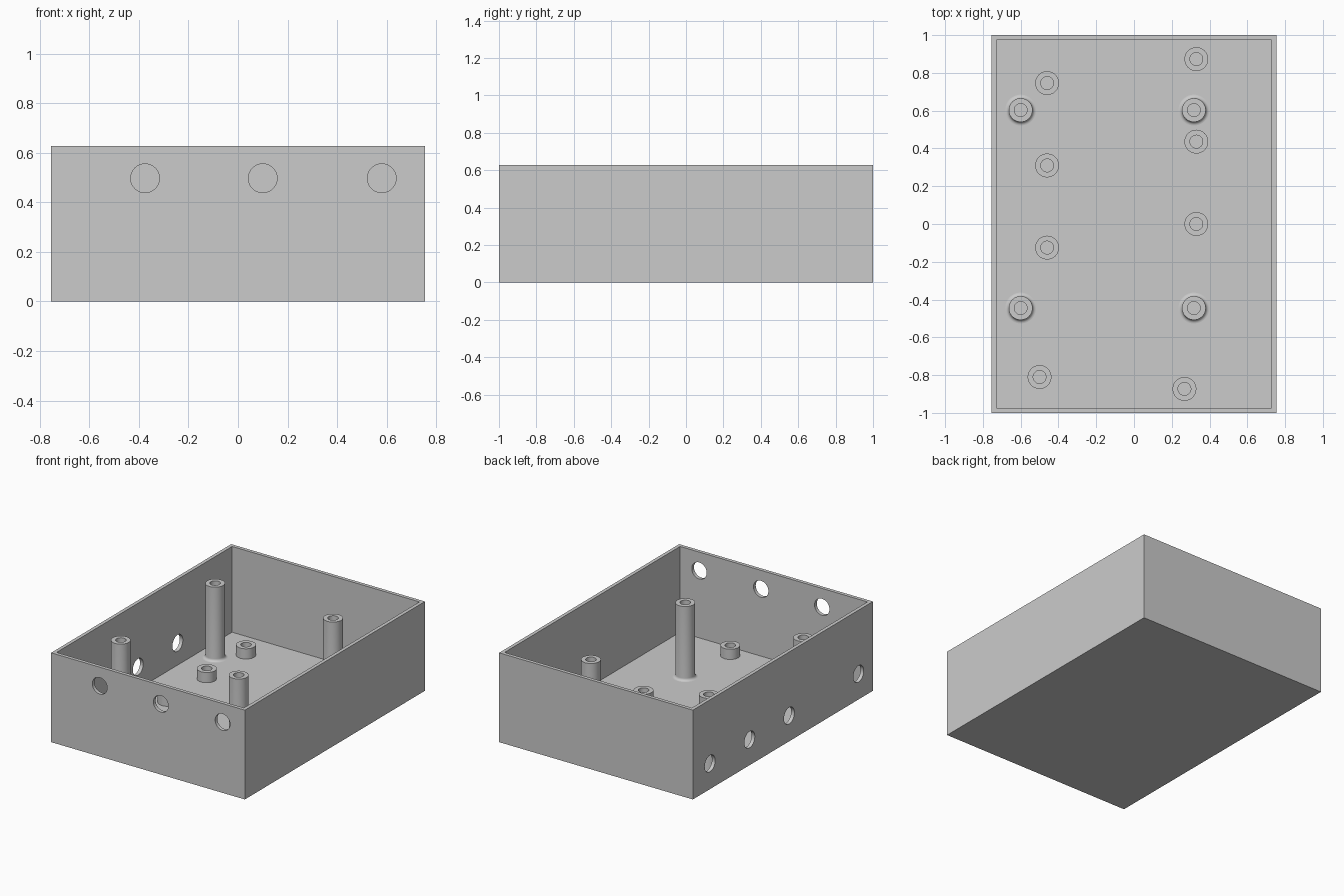
import bpy
import bmesh
from math import pi, sin, cos, radians
from mathutils import Matrix, Vector

cube = bpy.data.objects.get("Cube")
if cube:
    bpy.data.objects.remove(cube, do_unlink=True)

WIDTH, DEPTH, HEIGHT = 1.507, 2.0, 0.628
WALL, FLOOR = 0.025, 0.025
PORT_R = 0.058
POST_R, BORE_R, FILLET = 0.063, 0.034, 0.019

GREY = (0.6, 0.6, 0.6, 1.0)
plastic = bpy.data.materials.new("grey plastic")
plastic.use_nodes = True
plastic.diffuse_color = GREY
plastic.node_tree.nodes["Principled BSDF"].inputs["Base Color"].default_value = GREY


def make_object(name, bm):
    bmesh.ops.recalc_face_normals(bm, faces=bm.faces)
    mesh = bpy.data.meshes.new(name)
    bm.to_mesh(mesh)
    bm.free()
    mesh.materials.append(plastic)
    obj = bpy.data.objects.new(name, mesh)
    bpy.context.collection.objects.link(obj)
    return obj


def activate(obj):
    bpy.ops.object.select_all(action='DESELECT')
    obj.select_set(True)
    bpy.context.view_layer.objects.active = obj


def smooth(obj):
    activate(obj)
    bpy.ops.object.shade_smooth_by_angle(angle=radians(35))


def box(name, size, bottom):
    bm = bmesh.new()
    bmesh.ops.create_cube(bm, size=1)
    bmesh.ops.scale(bm, vec=size, verts=bm.verts)
    bmesh.ops.translate(bm, vec=(0, 0, bottom + size[2] / 2), verts=bm.verts)
    return make_object(name, bm)


def port_cutter(location, axis):
    bm = bmesh.new()
    bmesh.ops.create_cone(bm, cap_ends=True, segments=48, radius1=PORT_R,
                          radius2=PORT_R, depth=0.12)
    turn = Matrix.Rotation(pi / 2, 4, axis)
    bmesh.ops.transform(bm, matrix=Matrix.Translation(location) @ turn, verts=bm.verts)
    return make_object("port_cutter", bm)


def cut(obj, cutter):
    cutter.hide_render = True
    mod = obj.modifiers.new("cut", 'BOOLEAN')
    mod.operation = 'DIFFERENCE'
    mod.solver = 'EXACT'
    mod.object = cutter
    activate(obj)
    bpy.ops.object.modifier_apply(modifier=mod.name)
    bpy.data.objects.remove(cutter, do_unlink=True)


def post(name, x, y, top, fillet=0.0):
    """Hollow round post turned from a profile, with an optional flared foot."""
    profile = [(BORE_R, FLOOR), (BORE_R, top), (POST_R, top)]
    if fillet:
        for i in range(7):
            a = pi / 2 * i / 6
            profile.append((POST_R + fillet * (1 - cos(a)),
                            FLOOR + fillet * (1 - sin(a))))
    else:
        profile.append((POST_R, FLOOR))
    bm = bmesh.new()
    verts = [bm.verts.new((r, 0, z)) for r, z in profile]
    edges = [bm.edges.new(pair) for pair in zip(verts, verts[1:])]
    bmesh.ops.spin(bm, geom=verts + edges, cent=(0, 0, 0), axis=(0, 0, 1),
                   angle=2 * pi, steps=48, use_merge=True)
    bmesh.ops.remove_doubles(bm, verts=bm.verts, dist=1e-5)
    bmesh.ops.translate(bm, vec=(x, y, 0), verts=bm.verts)
    smooth(make_object(name, bm))


# Open-topped case
case = box("case", (WIDTH, DEPTH, HEIGHT), 0)
cut(case, box("cavity_cutter", (WIDTH - 2 * WALL, DEPTH - 2 * WALL, HEIGHT), FLOOR))

# Round ports: three high in the front wall, four low in the right wall
for x in (-0.375, 0.10, 0.58):
    cut(case, port_cutter(Vector((x, -DEPTH / 2, 0.497)), 'X'))
for y in (0.81, 0.37, -0.07, -0.84):
    cut(case, port_cutter(Vector((-WIDTH / 2, y, 0.18)), 'Y'))
smooth(case)

# Tall lid posts with flared feet
for x in (-0.6, 0.317):
    for y in (-0.445, 0.603):
        post("lid_post", x, y, 0.547, FILLET)

# Short board standoffs
standoffs = [(-0.46, 0.746), (-0.46, 0.31), (-0.46, -0.125), (-0.5, -0.81),
             (0.33, 0.873), (0.33, 0.436), (0.33, 0), (0.267, -0.873)]
for x, y in standoffs:
    post("standoff", x, y, 0.097)
